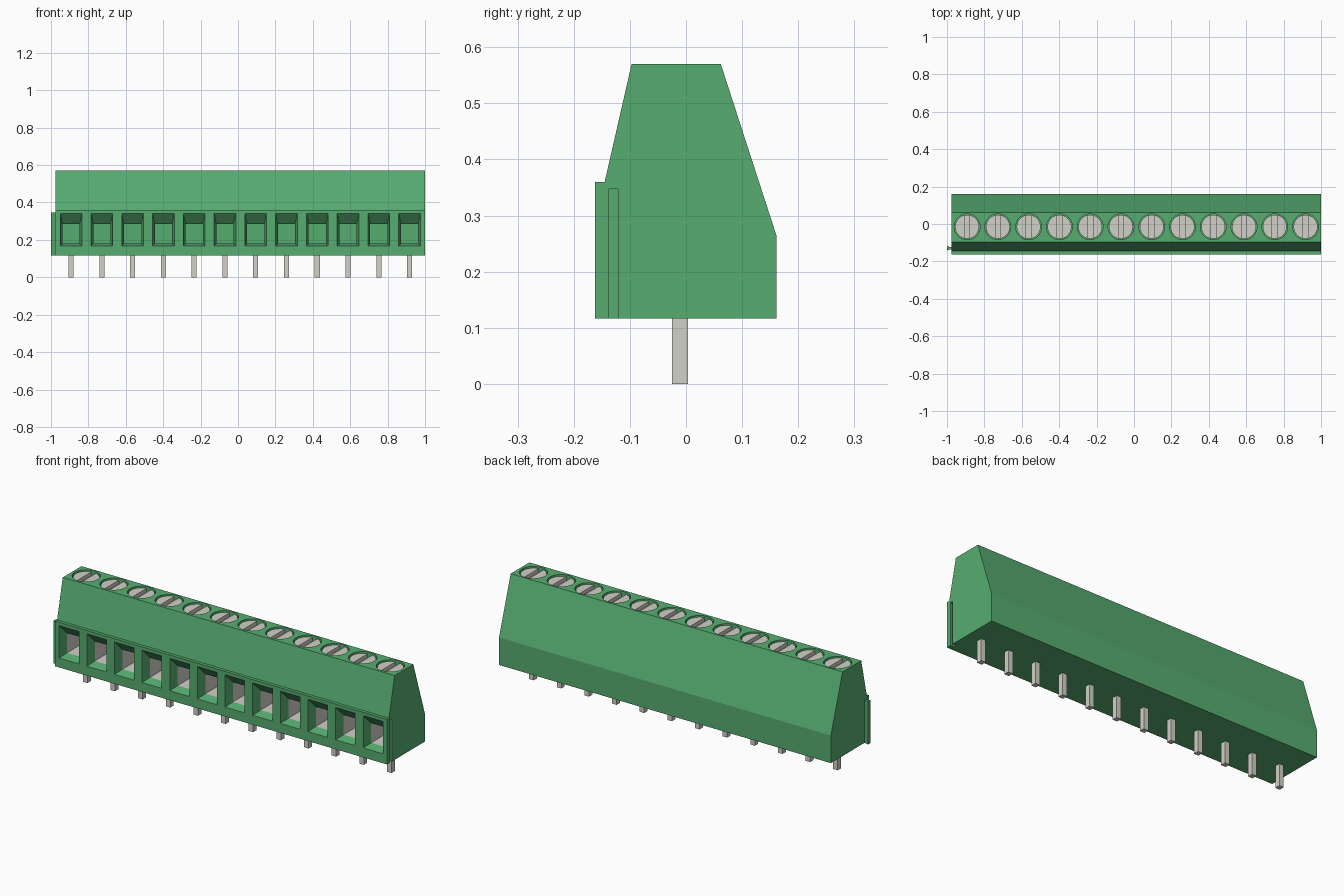
import bpy, bmesh, math

cube = bpy.data.objects.get("Cube")
if cube:
    bpy.data.objects.remove(cube)

COUNT, PITCH, MID = 12, 0.1645, 0.0125
XS = [MID + (i - (COUNT - 1) / 2) * PITCH for i in range(COUNT)]
SCREW_Y = -0.015


def material(name, rgb):
    m = bpy.data.materials.new(name)
    m.use_nodes = True
    m.diffuse_color = (*rgb, 1)
    m.node_tree.nodes["Principled BSDF"].inputs["Base Color"].default_value = (*rgb, 1)
    return m


green = material("green plastic", (0.095, 0.42, 0.166))
metal = material("grey metal", (0.645, 0.638, 0.571))


def loft(bm, a, b):
    """Closed solid between two matching outlines."""
    va = [bm.verts.new(p) for p in a]
    vb = [bm.verts.new(p) for p in b]
    bm.faces.new(va)
    bm.faces.new(vb[::-1])
    n = len(a)
    for i in range(n):
        j = (i + 1) % n
        bm.faces.new((va[j], va[i], vb[i], vb[j]))


def prism_z(bm, pts, z0, z1):
    loft(bm, [(x, y, z0) for x, y in pts], [(x, y, z1) for x, y in pts])


def box(bm, x0, x1, y0, y1, z0, z1):
    prism_z(bm, [(x0, y0), (x1, y0), (x1, y1), (x0, y1)], z0, z1)


def circle(cx, cy, r, n=40, a0=0.0, a1=2 * math.pi, closed=True):
    steps = n if closed else n - 1
    return [(cx + r * math.cos(a0 + (a1 - a0) * i / steps),
             cy + r * math.sin(a0 + (a1 - a0) * i / steps)) for i in range(n)]


def finish(bm, name, *mats):
    bmesh.ops.recalc_face_normals(bm, faces=bm.faces)
    me = bpy.data.meshes.new(name)
    bm.to_mesh(me)
    bm.free()
    ob = bpy.data.objects.new(name, me)
    bpy.context.collection.objects.link(ob)
    for m in mats:
        me.materials.append(m)
    return ob


def activate(ob):
    bpy.ops.object.select_all(action='DESELECT')
    ob.select_set(True)
    bpy.context.view_layer.objects.active = ob


# Housing: side profile swept along x
profile = [(-0.162, 0.117), (-0.162, 0.36), (-0.145, 0.36), (-0.097, 0.57),
           (0.062, 0.57), (0.161, 0.265), (0.161, 0.117)]
bm = bmesh.new()
loft(bm, [(-0.975, y, z) for y, z in profile], [(1.0, y, z) for y, z in profile])
housing = finish(bm, "housing", green, metal)

# Cutter: wire funnels with tunnels, screw wells and the end groove
FUNNEL_Y, BACK_Y = -0.112, 0.06


def rect(cx, half, y, z0, z1):
    return [(cx - half, y, z0), (cx + half, y, z0), (cx + half, y, z1), (cx - half, y, z1)]


def wire_entry(bm, cx):
    """Flared mouth continuing into a straight tunnel."""
    rings = [rect(cx, 0.0605, -0.172, 0.1656, 0.3532),
             rect(cx, 0.046, FUNNEL_Y, 0.18, 0.286),
             rect(cx, 0.046, BACK_Y, 0.18, 0.286)]
    vs = [[bm.verts.new(p) for p in r] for r in rings]
    bm.faces.new(vs[0])
    bm.faces.new(vs[-1][::-1])
    for a, b in zip(vs, vs[1:]):
        for i in range(4):
            j = (i + 1) % 4
            bm.faces.new((a[j], a[i], b[i], b[j]))


bm = bmesh.new()
for x in XS:
    wire_entry(bm, x)
    prism_z(bm, circle(x, SCREW_Y, 0.069), 0.52, 0.62)
prism_z(bm, [(1.005, -0.137), (1.005, -0.122), (0.981, -0.119), (0.981, -0.140)], 0.05, 0.347)
cutter = finish(bm, "housing_cutter", green)
cutter.hide_render = True

mod = housing.modifiers.new("openings", 'BOOLEAN')
mod.operation = 'DIFFERENCE'
mod.solver = 'EXACT'
mod.object = cutter
activate(housing)
bpy.ops.object.modifier_apply(modifier=mod.name)
bpy.data.objects.remove(cutter)

# Tunnel walls behind the funnels are metal, everything else is plastic
for p in housing.data.polygons:
    c, n = p.center, p.normal
    tunnel = (FUNNEL_Y + 0.02 < c.y < BACK_Y - 0.02 and 0.17 < c.z < 0.295
              and abs(n.y) < 0.05 and -0.96 < c.x < 0.975)
    p.material_index = 1 if tunnel else 0

# Dovetail rib on the right end
bm = bmesh.new()
prism_z(bm, [(-0.97, -0.135), (-0.97, -0.124), (-0.98, -0.124), (-1.0, -0.118),
             (-1.0, -0.141), (-0.98, -0.135)], 0.117, 0.347)
finish(bm, "end_rib", green)

# Slotted screws: a base disc and two raised segments beside the slot
R, SLOT = 0.064, 0.014
bm = bmesh.new()
for x in XS:
    prism_z(bm, circle(x, SCREW_Y, R), 0.515, 0.543)
    a = math.acos(SLOT / R)
    for start in (-a, math.pi - a):
        prism_z(bm, circle(x, SCREW_Y, R, 20, start, start + 2 * a, False), 0.543, 0.563)
screws = finish(bm, "screws", metal)
activate(screws)
bpy.ops.object.shade_smooth_by_angle(angle=math.radians(30))

# Solder pins
bm = bmesh.new()
for x in XS:
    box(bm, x - 0.0135, x + 0.0135, -0.025, 0.004, 0.0, 0.125)
finish(bm, "pins", metal)
